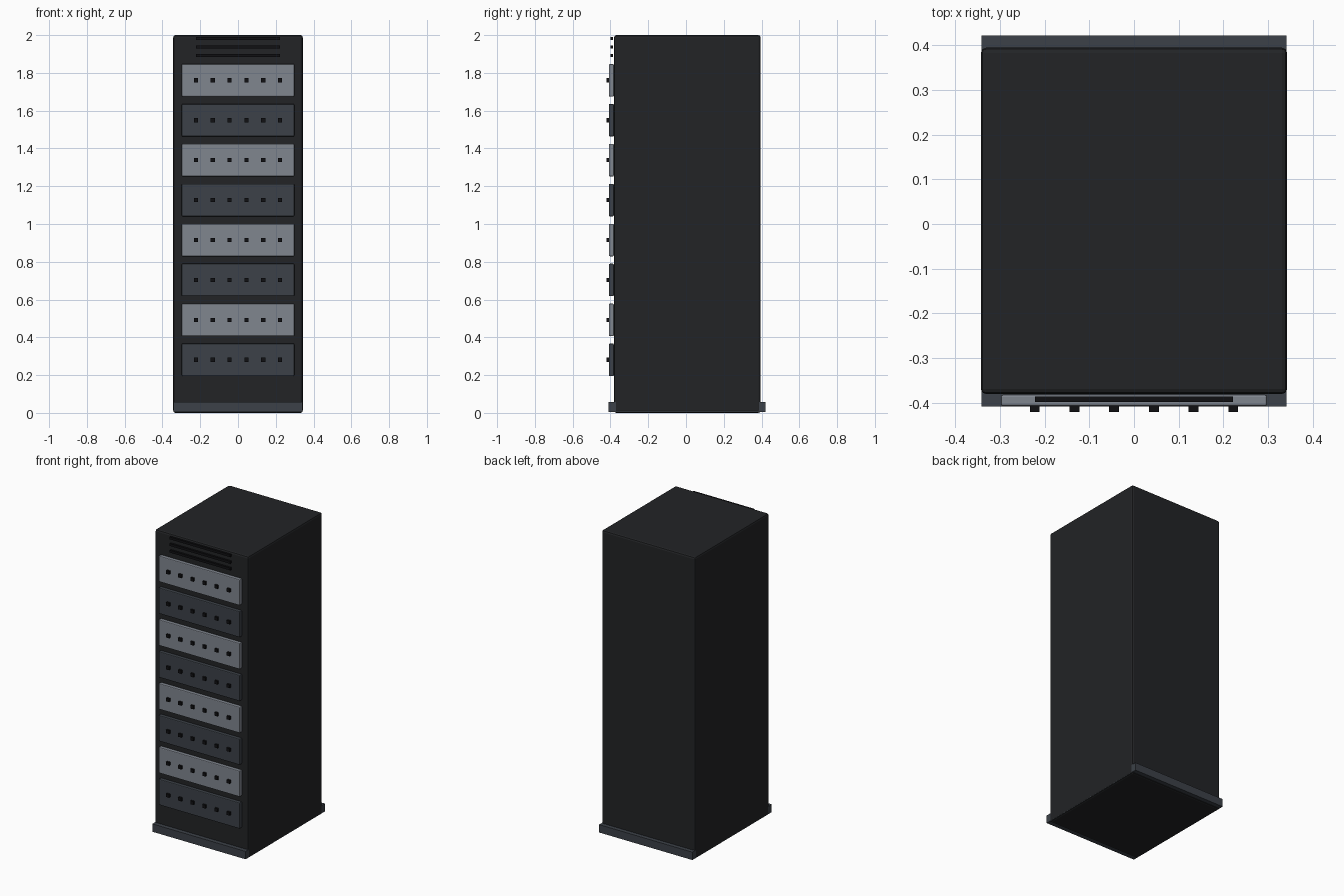
import bpy

if "Cube" in bpy.data.objects:
    bpy.data.objects.remove(bpy.data.objects["Cube"])


def material(name, rgb):
    m = bpy.data.materials.new(name)
    m.diffuse_color = (*rgb, 1)
    m.use_nodes = True
    m.node_tree.nodes["Principled BSDF"].inputs["Base Color"].default_value = m.diffuse_color
    return m


BLACK = material("cabinet_black", (0.016, 0.017, 0.019))
SLATE = material("slate", (0.045, 0.053, 0.065))
GREY = material("light_grey", (0.216, 0.238, 0.275))
DARK = material("near_black", (0.005, 0.005, 0.006))


def box(name, x, y, z, mat, bevel=0.0):
    """Box from (min, max) ranges on each axis, with optional bevel."""
    lo, hi = zip(x, y, z)
    bpy.ops.mesh.primitive_cube_add(
        size=1, location=[(a + b) / 2 for a, b in zip(lo, hi)])
    ob = bpy.context.object
    ob.name = name
    ob.scale = [b - a for a, b in zip(lo, hi)]
    bpy.ops.object.transform_apply(location=False, rotation=False, scale=True)
    ob.data.materials.append(mat)
    if bevel:
        mod = ob.modifiers.new("bevel", 'BEVEL')
        mod.width = bevel
        mod.segments = 2
    return ob


# Cabinet body and plinth
box("cabinet", (-0.343, 0.343), (-0.381, 0.395), (0, 2), BLACK, 0.012)
box("plinth", (-0.342, 0.342), (-0.409, 0.422), (0.006, 0.058), SLATE)

# Vent slats above the drawers
for i, z in enumerate((1.893, 1.937, 1.981)):
    box(f"vent_slat_{i}", (-0.222, 0.222), (-0.399, -0.386),
        (z - 0.008, z + 0.008), DARK)

# Eight alternating module panels, each with a row of six square buttons
for row in range(8):
    z = 0.281 + row * 0.2114
    box(f"module_panel_{row}", (-0.298, 0.298), (-0.408, -0.382),
        (z - 0.086, z + 0.086), GREY if row % 2 else SLATE, 0.005)
    for col in range(6):
        x = (col - 2.5) * 0.0889
        box(f"button_{row}_{col}", (x - 0.011, x + 0.011), (-0.421, -0.404),
            (z - 0.011, z + 0.011), DARK)
